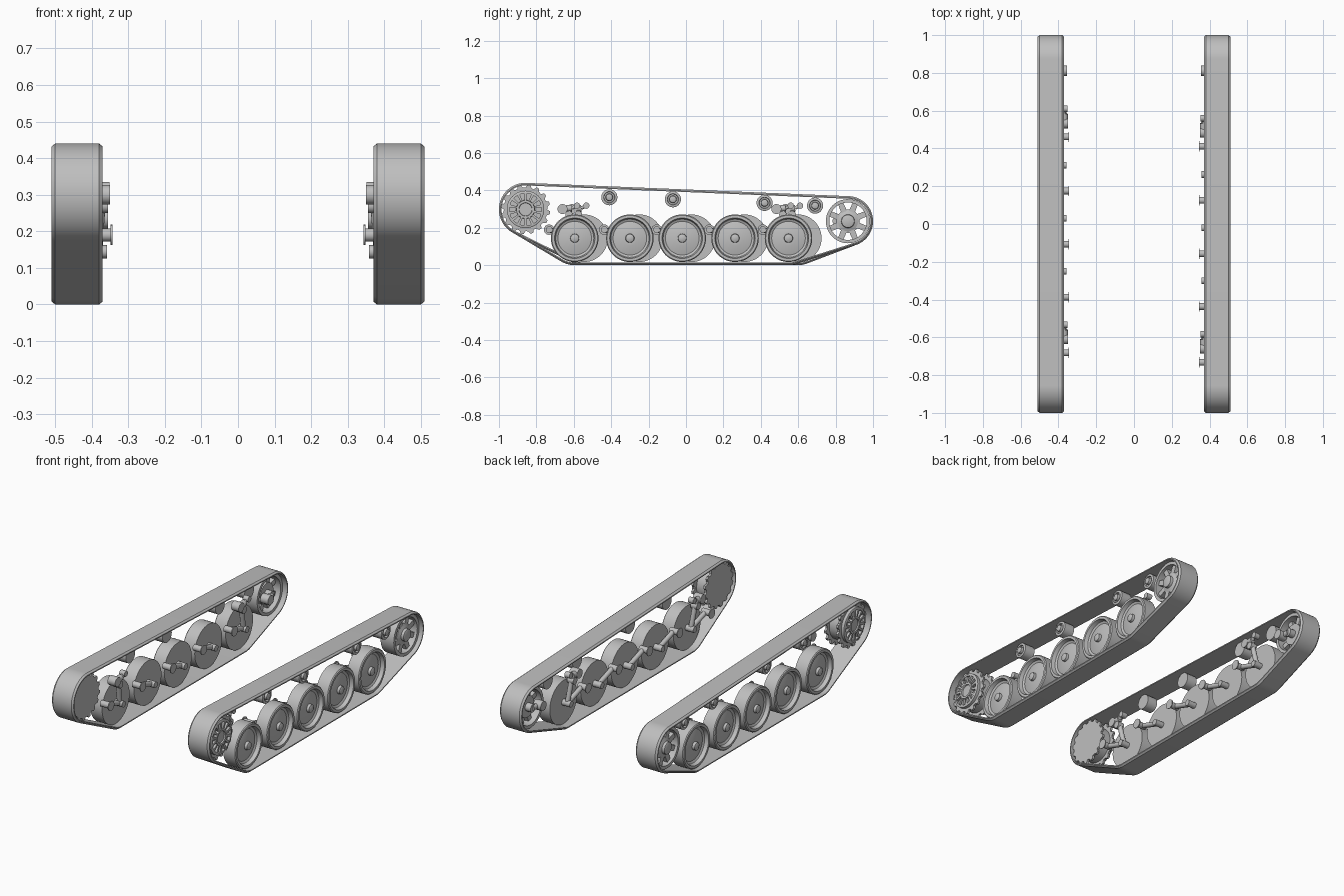
import bpy, bmesh
from math import sin, cos, pi, tau
from mathutils import Vector, Matrix

cube = bpy.data.objects.get("Cube")
if cube:
    bpy.data.objects.remove(cube)

GREY = (0.52, 0.52, 0.52, 1)
steel = bpy.data.materials.new("track_grey")
steel.use_nodes = True
steel.diffuse_color = GREY
bsdf = steel.node_tree.nodes["Principled BSDF"]
bsdf.inputs["Base Color"].default_value = GREY
bsdf.inputs["Roughness"].default_value = 0.7


def finish(bm, name, side):
    """Mirror to the wanted side, fix normals and link the object."""
    bmesh.ops.scale(bm, vec=(side, 1, 1), verts=bm.verts)
    bmesh.ops.recalc_face_normals(bm, faces=bm.faces)
    mesh = bpy.data.meshes.new(name)
    bm.to_mesh(mesh)
    bm.free()
    mesh.materials.append(steel)
    ob = bpy.data.objects.new(name, mesh)
    bpy.context.collection.objects.link(ob)
    bpy.context.view_layer.objects.active = ob
    bpy.ops.object.select_all(action='DESELECT')
    ob.select_set(True)
    bpy.ops.object.shade_smooth_by_angle(angle=0.55)


def lathe(bm, profile, y, z, n=40, closed=False):
    """Revolve (x, radius) points about the sideways axis through y, z."""
    rings = []
    for x, r in profile:
        rings.append([bm.verts.new((x, y + r * cos(tau * i / n), z + r * sin(tau * i / n)))
                      for i in range(n)])
    pairs = list(zip(rings, rings[1:])) + ([(rings[-1], rings[0])] if closed else [])
    for a, b in pairs:
        for i in range(n):
            j = (i + 1) % n
            bm.faces.new((a[i], a[j], b[j], b[i]))
    if not closed:
        bm.faces.new(rings[0])
        bm.faces.new(rings[-1])


def rod(bm, a, b, r, n=14):
    """Cylinder between two points."""
    a, b = Vector(a), Vector(b)
    d = b - a
    m = Matrix.Translation((a + b) / 2) @ d.to_track_quat('Z', 'Y').to_matrix().to_4x4()
    bmesh.ops.create_cone(bm, cap_ends=True, segments=n, radius1=r, radius2=r,
                          depth=d.length, matrix=m)


def prism(bm, outline, x0, x1):
    """Extrude a (y, z) outline from x0 to x1."""
    f = bm.faces.new([bm.verts.new((x0, y, z)) for y, z in outline])
    ext = bmesh.ops.extrude_face_region(bm, geom=[f])
    verts = [g for g in ext["geom"] if isinstance(g, bmesh.types.BMVert)]
    bmesh.ops.translate(bm, verts=verts, vec=(x1 - x0, 0, 0))


def polar(c, r, a):
    return (c[0] + r * cos(a), c[1] + r * sin(a))


def spokes(bm, c, count, r0, r1, w0, w1, x0, x1):
    """Tapered radial bars."""
    for i in range(count):
        a = tau * (i + 0.5) / count
        prism(bm, [polar(c, r0, a - w0), polar(c, r1, a - w1),
                   polar(c, r1, a + w1), polar(c, r0, a + w0)], x0, x1)


SPROCKET, IDLER = (-0.858, 0.298), (0.866, 0.235)
WHEEL_Z = 0.144
ROLLERS = [(-0.41, 0.363), (-0.07, 0.352), (0.42, 0.333), (0.69, 0.318)]

for side, label, shift in ((1, "left", 0), (-1, "right", 0.05)):
    wheels = [y + shift for y in (-0.595, -0.30, -0.02, 0.262, 0.548)]

    # Track band: a taut loop around the sprocket, idler and end wheels
    circles = [(SPROCKET, 0.142), (IDLER, 0.134),
               ((wheels[0], WHEEL_Z), 0.144), ((wheels[-1], WHEEL_Z), 0.144)]
    section = [(0.37, 0.014), (0.37, 0.008), (0.38, 0), (0.50, 0), (0.51, 0.008), (0.51, 0.014)]
    bm = bmesh.new()
    loops = []
    steps = 120
    for i in range(steps):
        a = tau * i / steps
        c, r = max(circles, key=lambda k: k[0][0] * cos(a) + k[0][1] * sin(a) + k[1])
        loops.append([bm.verts.new((x, *polar(c, r - inset, a))) for x, inset in section])
    for i, a in enumerate(loops):
        b = loops[(i + 1) % steps]
        for j in range(len(section)):
            k = (j + 1) % len(section)
            bm.faces.new((a[j], b[j], b[k], a[k]))
    finish(bm, label + "_track_band", side)

    # Road wheels: flat inside, dished outside with a hub cap
    dish = [(0.41, 0.127), (0.485, 0.127), (0.49, 0.122), (0.49, 0.108), (0.468, 0.102),
            (0.462, 0.09), (0.475, 0.04), (0.475, 0.024), (0.49, 0.022), (0.495, 0.01)]
    for n, y in enumerate(wheels, 1):
        bm = bmesh.new()
        lathe(bm, dish, y, WHEEL_Z, 48)
        finish(bm, f"{label}_road_wheel_{n}", side)

        # Swing arm with its axle and pivot stub
        bm = bmesh.new()
        pivot = (y - 0.137, 0.19)
        rod(bm, (0.358, y, WHEEL_Z), (0.415, y, WHEEL_Z), 0.018)
        rod(bm, (0.385, y, WHEEL_Z), (0.385, *pivot), 0.014)
        rod(bm, (0.348, *pivot), (0.405, *pivot), 0.018)
        rod(bm, (0.343, *pivot), (0.348, *pivot), 0.028)
        finish(bm, f"{label}_swing_arm_{n}", side)

    # Shock absorbers over the first and last wheels
    for name, y in (("front", wheels[0]), ("rear", wheels[-1])):
        bm = bmesh.new()
        rod(bm, (0.35, y - 0.065, 0.30), (0.40, y - 0.065, 0.30), 0.027)
        rod(bm, (0.368, y - 0.065, 0.30), (0.368, y - 0.015, 0.305), 0.018)
        rod(bm, (0.368, y - 0.015, 0.305), (0.368, y + 0.012, 0.318), 0.009)
        rod(bm, (0.352, y + 0.012, 0.318), (0.385, y + 0.012, 0.318), 0.017)
        rod(bm, (0.375, y - 0.03, 0.29), (0.385, y, WHEEL_Z), 0.014)
        rod(bm, (0.355, y - 0.03, 0.27), (0.395, y - 0.03, 0.27), 0.02)
        finish(bm, f"{label}_{name}_shock_absorber", side)

    # Drive sprocket: two toothed plates, a drum and a ribbed outer face
    bm = bmesh.new()
    teeth = 16
    for x0, x1 in ((0.385, 0.398), (0.462, 0.475)):
        outline = []
        for i in range(teeth):
            for f, r in ((0, 0.116), (0.3, 0.118), (0.5, 0.132), (0.8, 0.132)):
                outline.append(polar(SPROCKET, r, tau * (i + f) / teeth))
        prism(bm, outline, x0, x1)
    lathe(bm, [(0.39, 0.1), (0.492, 0.1), (0.495, 0.095), (0.495, 0.086), (0.478, 0.086),
               (0.478, 0.05), (0.495, 0.048), (0.495, 0.036), (0.488, 0.034),
               (0.488, 0.022)], *SPROCKET, 48)
    spokes(bm, SPROCKET, 14, 0.047, 0.088, 0.1, 0.09, 0.476, 0.493)
    finish(bm, label + "_drive_sprocket", side)

    # Idler wheel: open rim, eight spokes, hub and adjusting crank
    bm = bmesh.new()
    lathe(bm, [(0.40, 0.118), (0.485, 0.118), (0.485, 0.1), (0.40, 0.1)], *IDLER, 48, True)
    lathe(bm, [(0.42, 0.062), (0.465, 0.062), (0.475, 0.036), (0.49, 0.034),
               (0.493, 0.028)], *IDLER, 32)
    spokes(bm, IDLER, 8, 0.055, 0.104, 0.3, 0.14, 0.43, 0.468)
    finish(bm, label + "_idler_wheel", side)
    bm = bmesh.new()
    crank = (IDLER[0] - 0.055, IDLER[1])
    rod(bm, (0.385, *IDLER), (0.43, *IDLER), 0.024)
    rod(bm, (0.39, *IDLER), (0.39, *crank), 0.016)
    rod(bm, (0.355, *crank), (0.405, *crank), 0.028)
    finish(bm, label + "_idler_crank", side)

    # Return rollers
    for n, (y, z) in enumerate(ROLLERS, 1):
        bm = bmesh.new()
        lathe(bm, [(0.41, 0.043), (0.475, 0.043), (0.478, 0.038), (0.478, 0.03), (0.468, 0.028),
                   (0.468, 0.02), (0.485, 0.018), (0.488, 0.01)], y, z, 32)
        finish(bm, f"{label}_return_roller_{n}", side)
